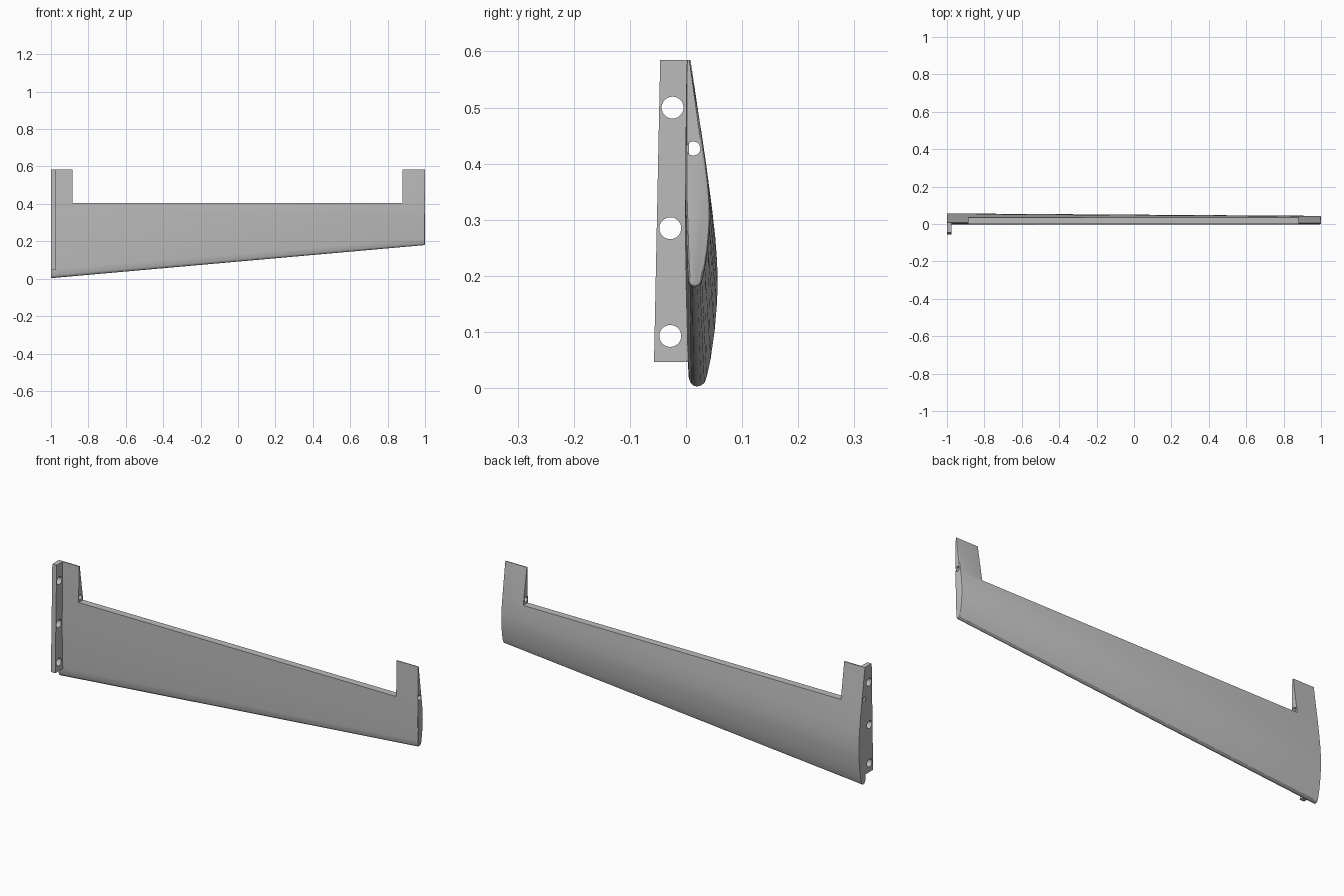
import bpy
import bmesh
from math import pi

if "Cube" in bpy.data.objects:
    bpy.data.objects.remove(bpy.data.objects["Cube"], do_unlink=True)

grey = bpy.data.materials.new("mid grey")
grey.use_nodes = True
COLOUR = (0.5, 0.5, 0.5, 1)
grey.diffuse_color = COLOUR
grey.node_tree.nodes["Principled BSDF"].inputs["Base Color"].default_value = COLOUR

TOP = 0.585


def loft(name, rings):
    """Skin a list of equal-length closed rings and cap both ends."""
    bm = bmesh.new()
    rows = [[bm.verts.new(p) for p in ring] for ring in rings]
    for a, b in zip(rows, rows[1:]):
        for i in range(len(a)):
            j = (i + 1) % len(a)
            bm.faces.new((a[i], a[j], b[j], b[i]))
    bm.faces.new(rows[0])
    bm.faces.new(rows[-1])
    bmesh.ops.recalc_face_normals(bm, faces=bm.faces)
    mesh = bpy.data.meshes.new(name)
    bm.to_mesh(mesh)
    bm.free()
    obj = bpy.data.objects.new(name, mesh)
    bpy.context.collection.objects.link(obj)
    mesh.materials.append(grey)
    return obj


def box_cutter(x0, x1, z0, z1):
    ring = lambda x: [(x, -0.3, z0), (x, 0.3, z0), (x, 0.3, z1), (x, -0.3, z1)]
    return loft("notch_cutter", [ring(x0), ring(x1)])


def hole_cutter(x, length, y, z, radius):
    bpy.ops.mesh.primitive_cylinder_add(vertices=32, radius=radius, depth=length,
                                        location=(x, y, z), rotation=(0, pi / 2, 0))
    obj = bpy.context.object
    obj.name = "hole_cutter"
    return obj


def cut(obj, cutters):
    """Subtract the cutters, then remove them and smooth the result."""
    bpy.ops.object.select_all(action='DESELECT')
    bpy.context.view_layer.objects.active = obj
    obj.select_set(True)
    for cutter in cutters:
        mod = obj.modifiers.new("cut", 'BOOLEAN')
        mod.operation = 'DIFFERENCE'
        mod.solver = 'EXACT'
        mod.object = cutter
        bpy.ops.object.modifier_apply(modifier=mod.name)
        bpy.data.objects.remove(cutter, do_unlink=True)
    bpy.ops.object.shade_smooth_by_angle(angle=pi / 6)


# Aerofoil outline: (thickness, chord fraction from the leading edge)
AEROFOIL = [(0.020, 0), (0.027, 0.003), (0.033, 0.011), (0.037, 0.03),
            (0.044, 0.085), (0.051, 0.17), (0.055, 0.25), (0.0565, 0.31),
            (0.0555, 0.38), (0.052, 0.46), (0.046, 0.55), (0.035, 0.69),
            (0.021, 0.85), (0.008, 1), (0.002, 1), (0.0, 0.85),
            (-0.001, 0.6), (-0.002, 0.4), (0.001, 0.2), (0.003, 0.08),
            (0.005, 0.025), (0.009, 0.009), (0.014, 0.002)]


def section(x, inset=0.0):
    t = (x + 1) / 2
    low = 0.003 * (1 - t) + 0.18 * t
    ring = []
    for y, c in AEROFOIL:
        y = y * (1 - 0.23 * t)
        middle = 0.02 * (1 - c) + 0.005 * c
        y += (middle - y) * inset
        z = low + (TOP - low) * c
        z += inset * 0.03 * (1 - c) ** 4
        ring.append((x, y, z))
    return ring


# Wing with a gently rounded tip, cut back between two end tabs
wing = loft("wing", [section(-1), section(0.993), section(0.998, 0.08), section(1, 0.22)])
cut(wing, [box_cutter(-0.885, 0.88, 0.405, 0.8),
           hole_cutter(0, 2.4, 0.013, 0.427, 0.0125)])

# Mounting flange along the root
flange_ring = lambda x: [(x, -0.057, 0.047), (x, 0.006, 0.047),
                         (x, 0.005, TOP), (x, -0.046, TOP)]
flange = loft("mounting_flange", [flange_ring(-1), flange_ring(-0.976)])
cut(flange, [hole_cutter(-1, 0.2, y, z, 0.0195)
             for y, z in ((-0.024, 0.5), (-0.028, 0.285), (-0.028, 0.093))])
